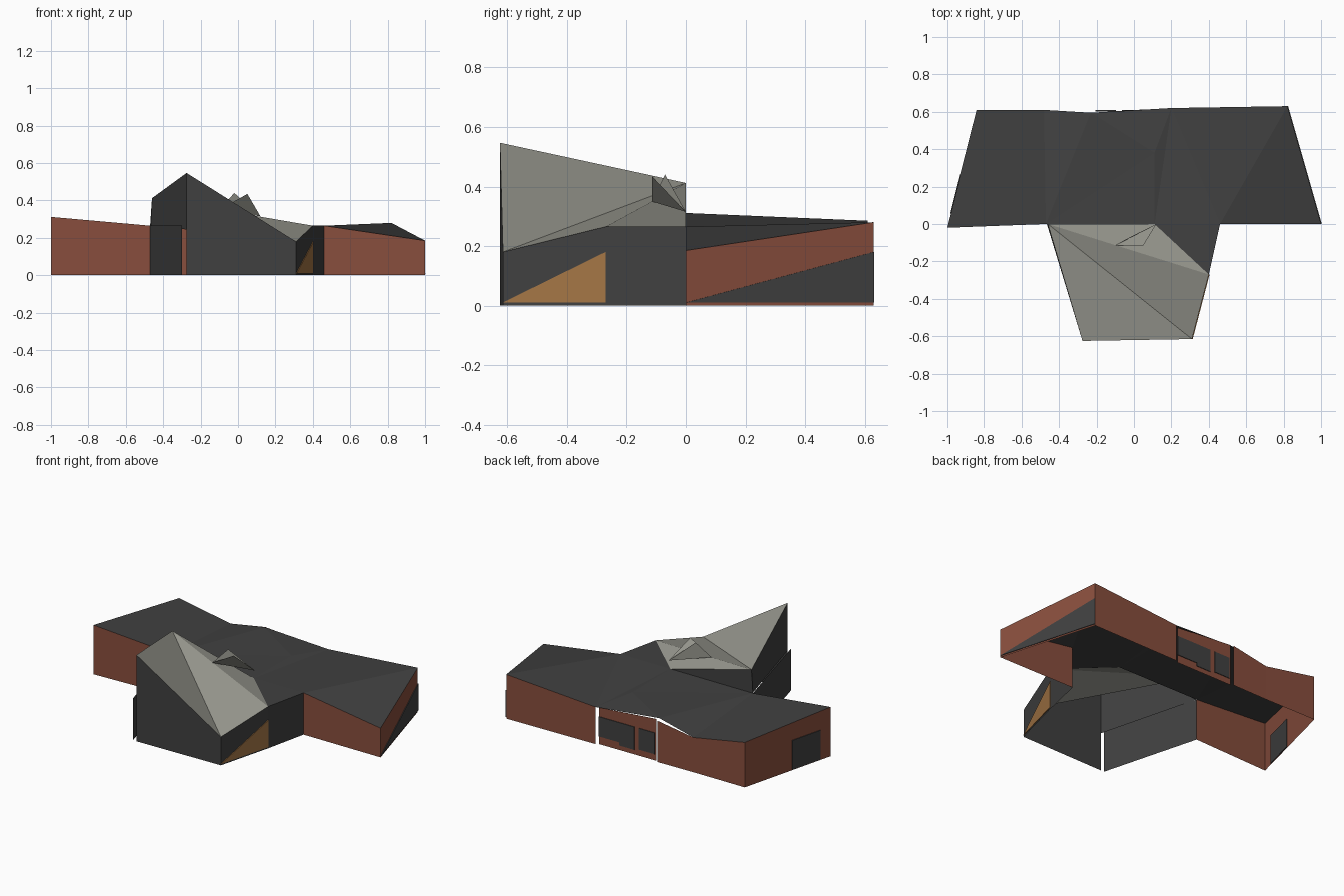
import bpy, bmesh
from mathutils import Vector

cube = bpy.data.objects.get("Cube")
if cube:
    bpy.data.objects.remove(cube, do_unlink=True)


def material(name, rgb):
    m = bpy.data.materials.new(name)
    m.use_nodes = True
    m.diffuse_color = (*rgb, 1)
    bsdf = m.node_tree.nodes["Principled BSDF"]
    bsdf.inputs["Base Color"].default_value = (*rgb, 1)
    bsdf.inputs["Roughness"].default_value = 0.9
    return m


brick = material("brick red", (0.25, 0.077, 0.047))
slate = material("dark slate", (0.052, 0.052, 0.052))
metal = material("pale grey roof", (0.32, 0.32, 0.28))
amber = material("amber timber", (0.37, 0.18, 0.06))


def add(name, bm, mat):
    mesh = bpy.data.meshes.new(name)
    bm.to_mesh(mesh)
    bm.free()
    mesh.materials.append(mat)
    obj = bpy.data.objects.new(name, mesh)
    bpy.context.collection.objects.link(obj)
    return obj


def sheet(name, polys, mat):
    """Flat faces given as lists of corner points, welded together."""
    bm = bmesh.new()
    for poly in polys:
        bm.faces.new([bm.verts.new(p) for p in poly])
    bmesh.ops.remove_doubles(bm, verts=bm.verts, dist=0.0005)
    return add(name, bm, mat)


def wall(name, path, mat):
    """Upright wall from the ground to the given top points."""
    quads = []
    for a, b in zip(path, path[1:]):
        quads.append([(a[0], a[1], 0), (b[0], b[1], 0), b, a])
    return sheet(name, quads, mat)


def plate(name, a, b, outline, mat):
    """Thin panel through the wall line a-b; outline is (fraction, height)."""
    a, b = Vector((a[0], a[1], 0)), Vector((b[0], b[1], 0))
    n = (b - a).normalized().cross(Vector((0, 0, 1))) * 0.004
    pts = [a.lerp(b, t) + Vector((0, 0, z)) for t, z in outline]
    bm = bmesh.new()
    outer = [bm.verts.new(p + n) for p in pts]
    inner = [bm.verts.new(p - n) for p in pts]
    bm.faces.new(outer)
    bm.faces.new(inner[::-1])
    for i in range(len(pts)):
        j = (i + 1) % len(pts)
        bm.faces.new([outer[i], inner[i], inner[j], outer[j]])
    return add(name, bm, mat)


def box(t0, t1, z0, z1):
    return [(t0, z0), (t1, z0), (t1, z1), (t0, z1)]


# Key roof corners of the rear wing
west_front = (-1, -0.02, 0.312)
west_inner = (-0.47, 0, 0.265)
valley = (0.11, 0, 0.265)
east_inner = (0.46, 0, 0.265)
east_front = (1, 0, 0.185)
east_back = (0.82, 0.63, 0.28)
east_kink = (0.2, 0.62, 0.235)
mid_kink = (-0.23, 0.595, 0.27)
west_kink = (-0.48, 0.61, 0.22)
west_back = (-0.84, 0.61, 0.285)
fold = (0.11, 0.38, 0.262)

# Key corners of the front wing
peak = (-0.275, -0.625, 0.547)
west_ridge = (-0.46, 0, 0.412)
front_eave = (0.31, -0.615, 0.18)
side_eave = (0.4, -0.27, 0.265)

# Rear wing: folded roof
sheet("rear_roof", [
    [west_front, west_inner, west_kink, west_back],
    [west_inner, mid_kink, west_kink],
    [west_inner, fold, mid_kink],
    [mid_kink, fold, east_kink],
    [west_inner, valley, fold],
    [valley, east_kink, fold],
    [valley, east_inner, east_kink],
    [east_inner, east_back, east_kink],
    [east_inner, east_front, east_back],
    [valley, side_eave, east_inner],
], slate)

# Rear wing: brick walls
wall("west_front_wall", [west_front, west_inner], brick)
wall("east_walls", [east_inner, east_front, east_back, east_kink], brick)
wall("west_walls", [(-0.23, 0.615, 0.262), west_kink, west_back, west_front], brick)
glazed_a, glazed_b = (0.185, 0.608, 0.232), (-0.215, 0.605, 0.265)
wall("glazed_wall", [glazed_a, glazed_b], brick)

# Rear wing: windows and dark cladding
plate("wide_window", glazed_a, glazed_b,
      [(0, 0.05), (0.36, 0.05), (0.36, 0.03), (0.62, 0.03), (0.62, 0.175), (0, 0.175)], slate)
plate("small_window", glazed_a, glazed_b, box(0.7, 0.98, 0.04, 0.175), slate)
plate("west_window", west_back, west_front, box(0.55, 0.88, 0.005, 0.19), slate)
plate("east_cladding", east_front, east_back, [(0, 0.01), (1, 0.01), (1, 0.18)], slate)

# Front wing: dark walls
wall("front_wall", [peak, front_eave], slate)
wall("front_side_wall", [front_eave, side_eave, east_inner], slate)
wall("west_low_wall", [west_inner, (-0.3, -0.625, 0.265)], slate)
sheet("west_high_wall", [
    [west_ridge, (-0.465, 0, 0.262), (-0.275, -0.625, 0.245), peak],
], slate)
sheet("back_gable", [[valley, west_inner, west_ridge]], slate)
plate("timber_panel", front_eave, side_eave, [(0, 0.01), (1, 0.01), (1, 0.18)], amber)

# Front wing: faceted pale roof
sheet("front_roof", [
    [west_ridge, peak, front_eave],
    [west_ridge, front_eave, side_eave],
    [west_ridge, side_eave, valley],
], metal)

# Twin sail-shaped rooflight
sail_foot, sail_tail = (-0.1, -0.115, 0.35), (0.12, 0, 0.315)
sheet("rear_sail", [[sail_foot, sail_tail, (-0.02, -0.07, 0.44)]], metal)
sheet("front_sail", [[sail_foot, (0.05, -0.115, 0.435), sail_tail]], metal)
